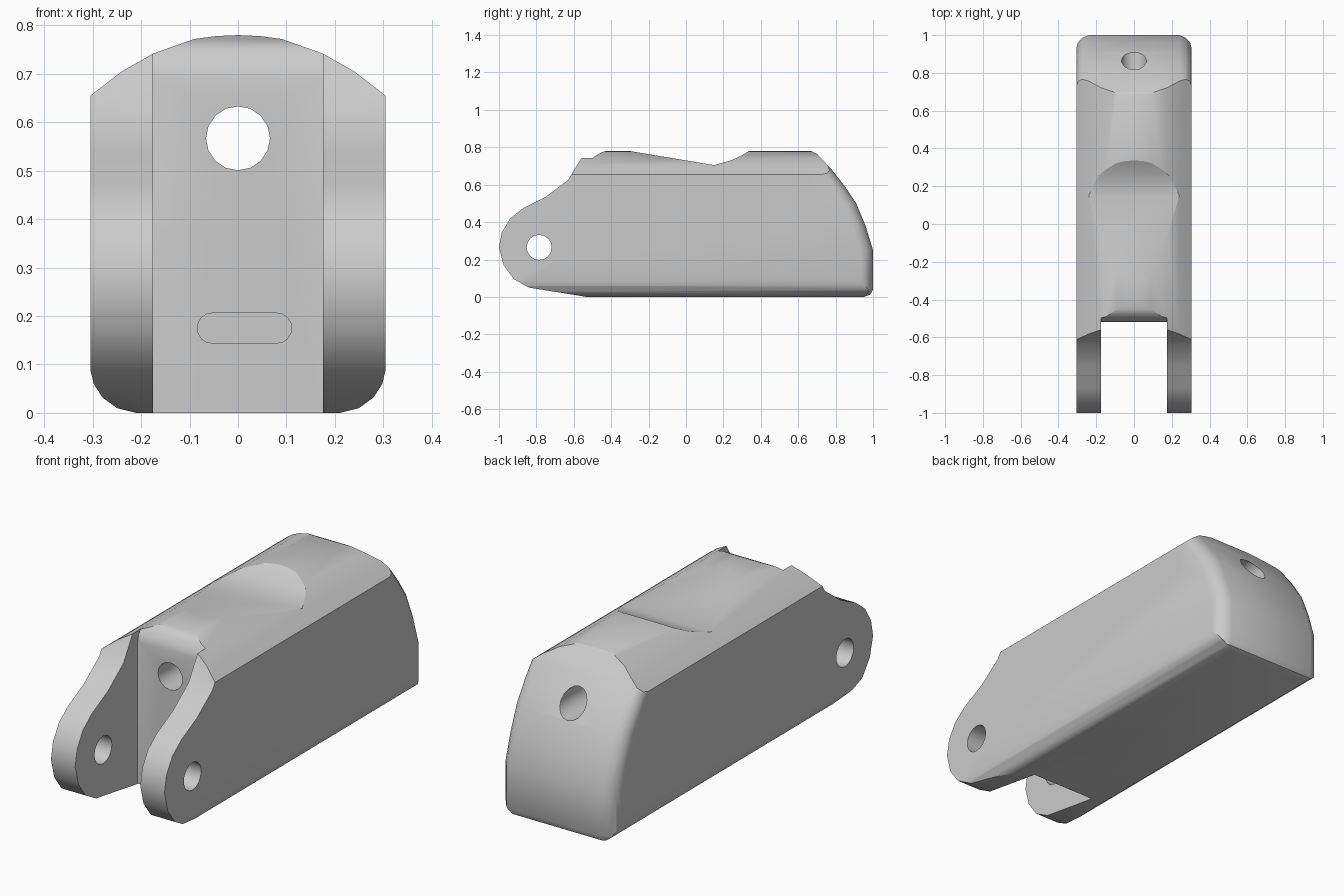
import bpy, math

cube = bpy.data.objects.get("Cube")
if cube:
    bpy.data.objects.remove(cube, do_unlink=True)

grey = bpy.data.materials.new("plain grey")
grey.use_nodes = True
colour = (0.6, 0.6, 0.6, 1)
grey.diffuse_color = colour
grey.node_tree.nodes["Principled BSDF"].inputs["Base Color"].default_value = colour


def loft(name, rings):
    """Closed solid through matching rings of points."""
    n = len(rings[0])
    verts = [p for ring in rings for p in ring]
    faces = [list(range(n))[::-1], [len(verts) - n + i for i in range(n)]]
    for r in range(len(rings) - 1):
        for i in range(n):
            j = (i + 1) % n
            faces.append([r * n + i, r * n + j, r * n + n + j, r * n + n + i])
    mesh = bpy.data.meshes.new(name)
    mesh.from_pydata(verts, [], faces)
    mesh.materials.append(grey)
    ob = bpy.data.objects.new(name, mesh)
    bpy.context.collection.objects.link(ob)
    # consistent outward normals
    bpy.ops.object.select_all(action='DESELECT')
    bpy.context.view_layer.objects.active = ob
    ob.select_set(True)
    bpy.ops.object.mode_set(mode='EDIT')
    bpy.ops.mesh.select_all(action='SELECT')
    bpy.ops.mesh.normals_make_consistent(inside=False)
    bpy.ops.object.mode_set(mode='OBJECT')
    return ob


def prism_x(name, pts, a, b):
    return loft(name, [[(x, y, z) for y, z in pts] for x in (a, b)])


def prism_y(name, pts, a, b):
    return loft(name, [[(x, y, z) for x, z in pts] for y in (a, b)])


def circle(u, v, r, n=16):
    return [(u + r * math.cos(2 * math.pi * i / n), v + r * math.sin(2 * math.pi * i / n))
            for i in range(n)]


def combine(ob, tool, operation):
    mod = ob.modifiers.new(operation, 'BOOLEAN')
    mod.operation, mod.object, mod.solver = operation, tool, 'EXACT'
    bpy.ops.object.select_all(action='DESELECT')
    bpy.context.view_layer.objects.active = ob
    ob.select_set(True)
    bpy.ops.object.modifier_apply(modifier=mod.name)
    bpy.data.objects.remove(tool, do_unlink=True)


# Side outline: lug, ramp, thumb scoop, curved back
side = [(-0.53, 0), (-0.84, 0.05), (-0.92, 0.095), (-0.975, 0.17), (-1, 0.265),
        (-0.985, 0.345), (-0.94, 0.42), (-0.87, 0.475), (-0.75, 0.535),
        (-0.63, 0.625), (-0.56, 0.742), (-0.535, 0.785), (-0.33, 0.785),
        (0.15, 0.705), (0.24, 0.73), (0.29, 0.752), (0.345, 0.785),
        (0.66, 0.785), (0.70, 0.765), (0.78, 0.68), (0.85, 0.59), (0.91, 0.5),
        (0.96, 0.38), (1, 0.25), (1, 0.04), (0.985, 0.012), (0.95, 0)]

# Slices across the width pull the back rim inward to round it
half = [(0.305, 0.07), (0.297, 0.04), (0.275, 0.015), (0.24, 0)]
stations = [(-x, s) for x, s in half] + half[::-1]
body = loft("body", [[(x, y - s if y > 0.6 else y, z) for y, z in side]
                     for x, s in stations])

# Front outline: domed top and rounded lower corners
right = [(0.21, -0.0), (0.25, 0.01), (0.28, 0.032), (0.298, 0.06), (0.305, 0.09),
         (0.305, 0.655), (0.24, 0.705), (0.175, 0.742), (0.09, 0.772), (0.045, 0.778)]
front = right + [(0, 0.78)] + [(-x, z) for x, z in right[::-1]]
combine(body, prism_y("front_outline", front, -1.2, 1.2), 'INTERSECT')

# Fork slot with a rounded lip at the inner wall
slot = [(-1.2, -0.1), (-0.52, -0.1), (-0.52, 0.69), (-0.512, 0.722),
        (-0.49, 0.752), (-0.45, 0.773), (-0.4, 0.79), (-0.4, 0.9), (-1.2, 0.9)]
combine(body, prism_x("fork_slot", slot, -0.175, 0.175), 'DIFFERENCE')

# Pivot hole through both lugs, long bore through the body
combine(body, prism_x("pivot_hole", circle(-0.785, 0.265, 0.067), -0.5, 0.5), 'DIFFERENCE')
combine(body, prism_y("long_bore", circle(0, 0.567, 0.066), -1.5, 1.5), 'DIFFERENCE')

# Rounded pocket in the inner wall
pocket = []
for centre, start in ((0.08, -90), (-0.053, 90)):
    for i in range(9):
        a = math.radians(start + i * 22.5)
        pocket.append((centre + 0.031 * math.cos(a), 0.175 + 0.031 * math.sin(a)))
combine(body, prism_y("pocket", pocket, -0.7, -0.32), 'DIFFERENCE')

bpy.ops.object.select_all(action='DESELECT')
bpy.context.view_layer.objects.active = body
body.select_set(True)
bpy.ops.object.shade_smooth_by_angle(angle=math.radians(30))
